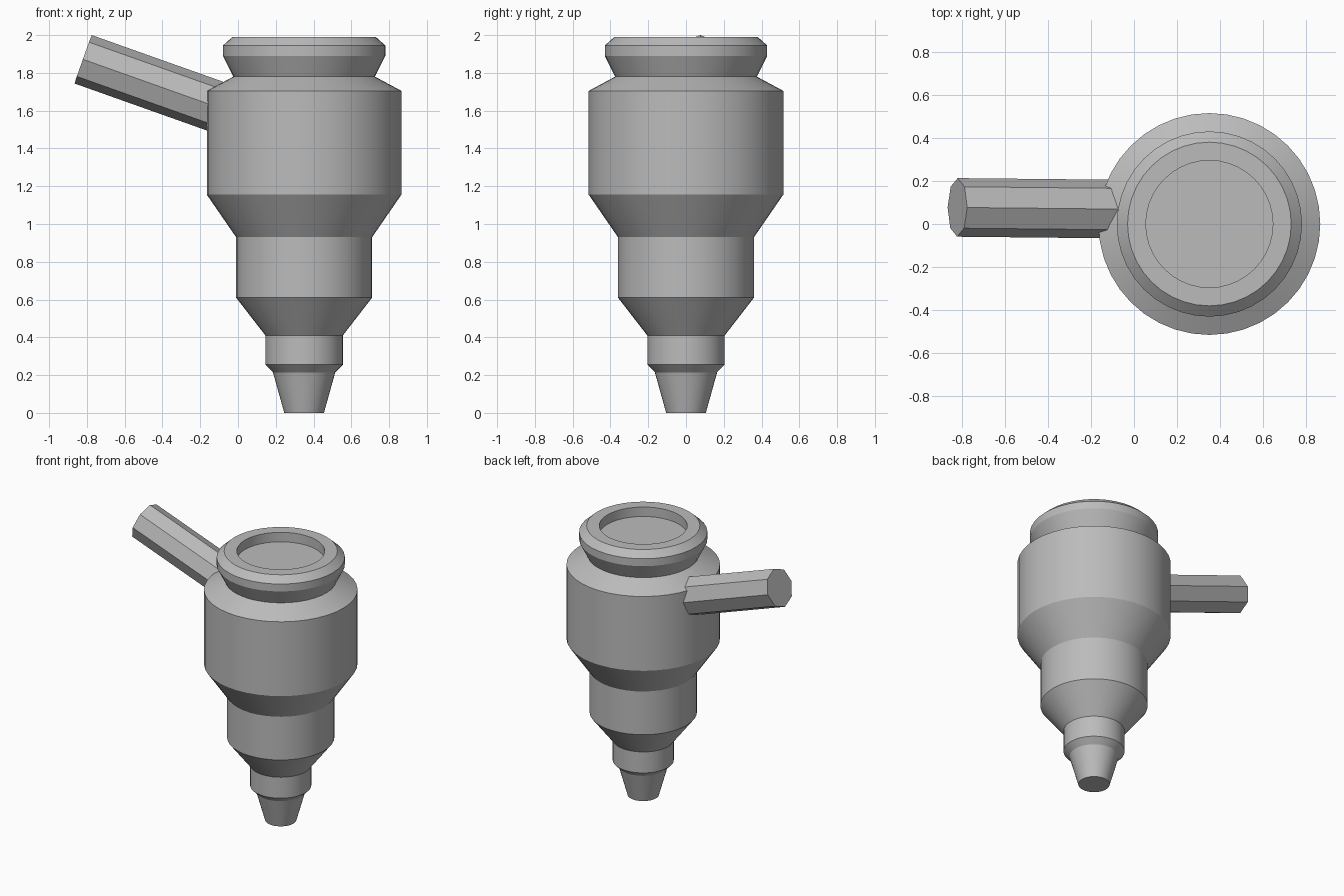
import bpy, math
from mathutils import Vector, Matrix

cube = bpy.data.objects.get("Cube")
if cube:
    bpy.data.objects.remove(cube, do_unlink=True)

grey = bpy.data.materials.new("plain_grey")
grey.use_nodes = True
colour = (0.5, 0.5, 0.5, 1)
grey.diffuse_color = colour
grey.node_tree.nodes["Principled BSDF"].inputs["Base Color"].default_value = colour


def lathe(name, profile, sides, matrix):
    """Closed solid turned from (radius, height) points, capped at both ends."""
    verts, faces = [], []
    for r, z in profile:
        for i in range(sides):
            a = math.tau * i / sides
            verts.append((r * math.cos(a), r * math.sin(a), z))
    for k in range(len(profile) - 1):
        for i in range(sides):
            j = (i + 1) % sides
            a, b = k * sides, (k + 1) * sides
            faces.append((a + i, a + j, b + j, b + i))
    faces.append(tuple(reversed(range(sides))))
    faces.append(tuple(range(len(verts) - sides, len(verts))))
    mesh = bpy.data.meshes.new(name)
    mesh.from_pydata(verts, [], faces)
    mesh.materials.append(grey)
    obj = bpy.data.objects.new(name, mesh)
    obj.matrix_world = matrix
    bpy.context.collection.objects.link(obj)
    return obj


# Stepped body with a flared rim and a shallow recess in the top
body_profile = [
    (0.105, 0), (0.165, 0.215), (0.205, 0.255), (0.205, 0.41),
    (0.36, 0.61), (0.36, 0.93), (0.515, 1.155), (0.515, 1.705),
    (0.375, 1.78), (0.43, 1.89), (0.43, 1.945), (0.38, 1.99),
    (0.295, 1.99), (0.295, 1.92),
]
body = lathe("stepped_body", body_profile, 40, Matrix.Translation((0.35, 0, 0)))
bpy.context.view_layer.objects.active = body
body.select_set(True)
bpy.ops.object.shade_smooth_by_angle(angle=math.radians(20))

# Straight faceted handle, rising outwards from the side of the body
tip = Vector((-0.82, 0.077, 1.872))
root = Vector((0.05, 0.068, 1.563))
axis = (tip - root).normalized()
side = Vector((0, 0, 1)).cross(axis).normalized()
up = axis.cross(side)
frame = Matrix((up, side, axis)).transposed().to_4x4()
frame.translation = root
lathe("handle", [(0.136, 0), (0.136, (tip - root).length)], 8, frame)
